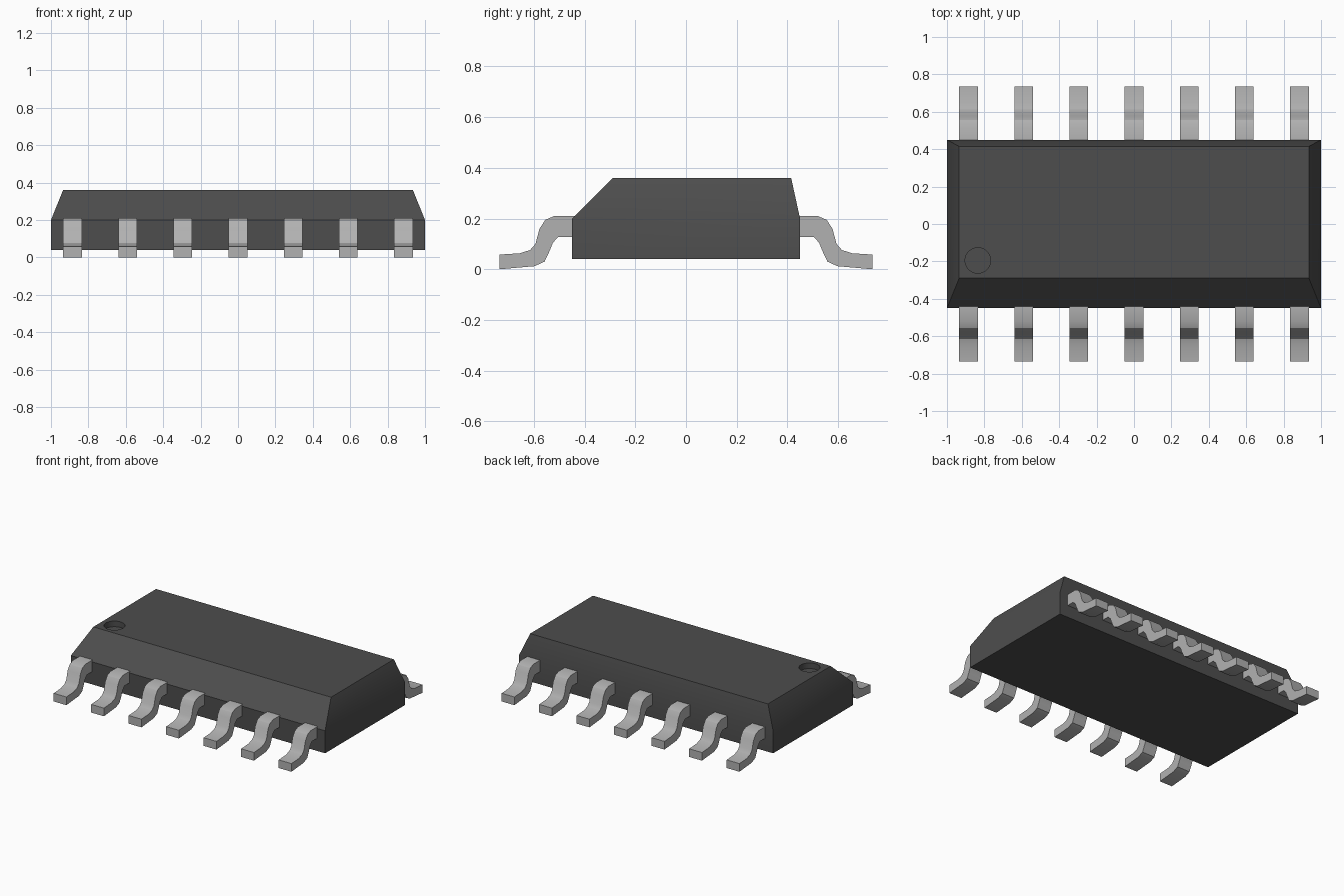
import bpy
import bmesh
import math

if "Cube" in bpy.data.objects:
    bpy.data.objects.remove(bpy.data.objects["Cube"], do_unlink=True)


def material(name, value, metallic=0.0):
    mat = bpy.data.materials.new(name)
    mat.use_nodes = True
    colour = (value, value, value, 1.0)
    mat.diffuse_color = colour
    mat.node_tree.nodes["Principled BSDF"].inputs["Base Color"].default_value = colour
    return mat


def make_object(name, bm, mat):
    bmesh.ops.recalc_face_normals(bm, faces=bm.faces[:])
    mesh = bpy.data.meshes.new(name)
    bm.to_mesh(mesh)
    bm.free()
    mesh.materials.append(mat)
    obj = bpy.data.objects.new(name, mesh)
    bpy.context.collection.objects.link(obj)
    return obj


def smooth(obj):
    bpy.ops.object.select_all(action='DESELECT')
    obj.select_set(True)
    bpy.context.view_layer.objects.active = obj
    bpy.ops.object.shade_smooth_by_angle(angle=math.radians(30))


black = material("black plastic", 0.075)
metal = material("grey metal", 0.44)

# Package body: stacked rectangular sections (z, half width, front y, back y)
sections = [(0.04, 1.0, -0.45, 0.45), (0.2, 1.0, -0.45, 0.45), (0.36, 0.935, -0.29, 0.415)]
bm = bmesh.new()
rings = [[bm.verts.new(p) for p in ((-w, f, z), (w, f, z), (w, b, z), (-w, b, z))]
         for z, w, f, b in sections]
for low, high in zip(rings, rings[1:]):
    for i in range(4):
        j = (i + 1) % 4
        bm.faces.new((low[i], low[j], high[j], high[i]))
bm.faces.new(rings[0][::-1])
bm.faces.new(rings[-1])
body = make_object("package_body", bm, black)

# Round corner dimple, cut into the top
bpy.ops.mesh.primitive_cylinder_add(vertices=48, radius=0.068, depth=0.08,
                                    location=(-0.835, -0.195, 0.36))
cutter = bpy.context.object
cutter.name = "dimple_cutter"
cutter.hide_render = True
cutter.data.materials.append(black)
cut = body.modifiers.new("dimple", 'BOOLEAN')
cut.operation = 'DIFFERENCE'
cut.solver = 'EXACT'
cut.object = cutter
bpy.ops.object.select_all(action='DESELECT')
body.select_set(True)
bpy.context.view_layer.objects.active = body
bpy.ops.object.modifier_apply(modifier=cut.name)
bpy.data.objects.remove(cutter, do_unlink=True)
smooth(body)

# Gull-wing lead outline (distance outward, height)
outline = [(0.44, 0.21), (0.52, 0.21), (0.555, 0.195), (0.578, 0.16), (0.594, 0.10),
           (0.615, 0.076), (0.655, 0.063), (0.735, 0.058), (0.735, 0.0), (0.598, 0.012),
           (0.558, 0.03), (0.54, 0.068), (0.525, 0.105), (0.503, 0.128), (0.44, 0.128)]


def lead(name, x, side):
    bm = bmesh.new()
    face = bm.faces.new([bm.verts.new((x - 0.05, side * y, z)) for y, z in outline])
    out = bmesh.ops.extrude_face_region(bm, geom=[face])
    verts = [v for v in out["geom"] if isinstance(v, bmesh.types.BMVert)]
    bmesh.ops.translate(bm, verts=verts, vec=(0.1, 0, 0))
    smooth(make_object(name, bm, metal))


# Seven leads along the front and seven along the back
for i in range(7):
    x = (i - 3) * 0.295
    lead(f"front_lead_{i + 1}", x, -1)
    lead(f"back_lead_{i + 1}", x, 1)
